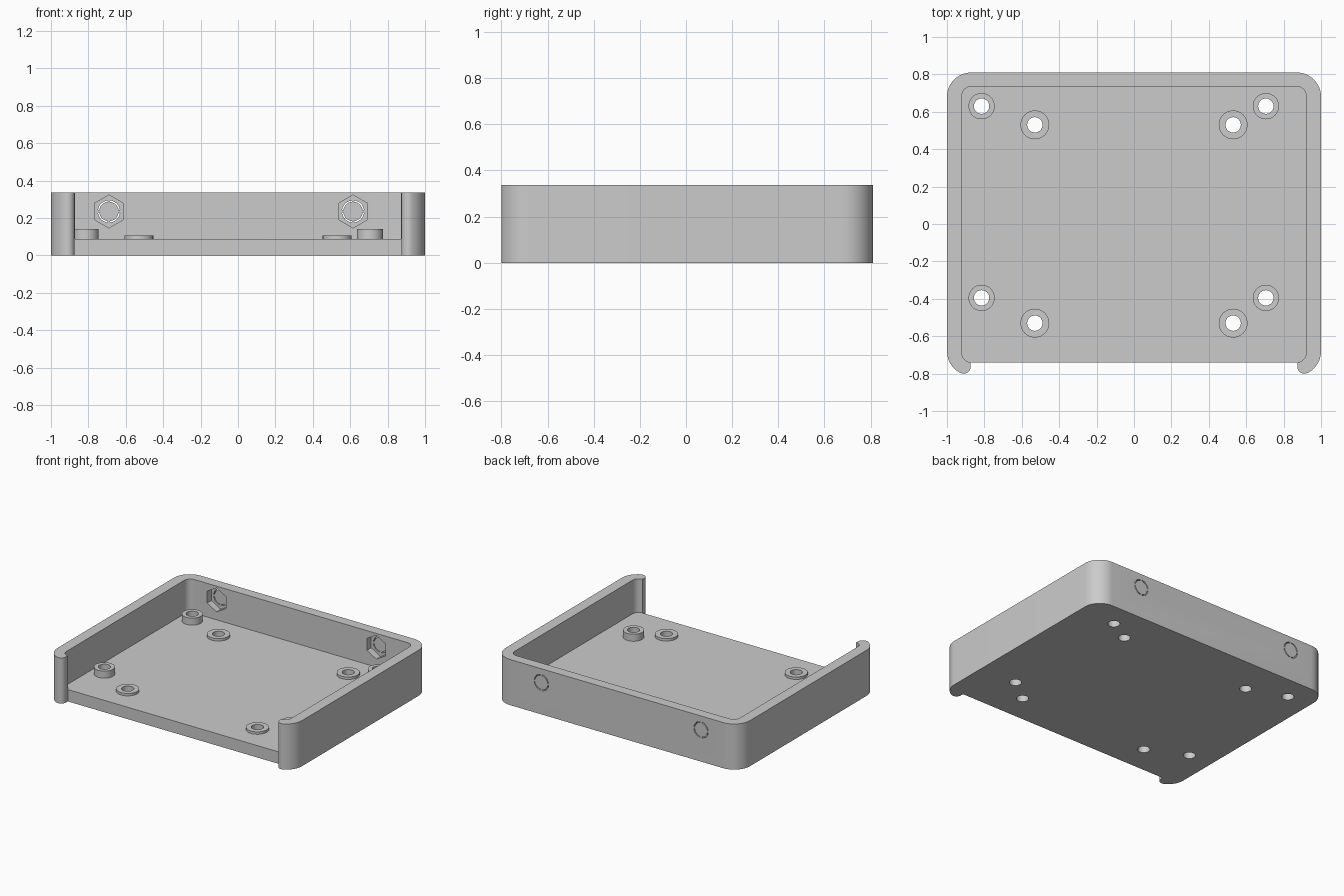
import bpy, bmesh
from math import sin, cos, radians

if "Cube" in bpy.data.objects:
    bpy.data.objects.remove(bpy.data.objects["Cube"])

HEIGHT, FLOOR = 0.337, 0.088
BACK_INNER = 0.735
HOLE_R = 0.041

grey = bpy.data.materials.new("plain grey")
grey.use_nodes = True
grey.diffuse_color = (0.6, 0.6, 0.6, 1)
grey.node_tree.nodes["Principled BSDF"].inputs["Base Color"].default_value = (0.6, 0.6, 0.6, 1)


def arc(cx, cy, r, a0, a1, n=12):
    angles = [radians(a0 + (a1 - a0) * i / n) for i in range(n + 1)]
    return [(cx + r * cos(a), cy + r * sin(a)) for a in angles]


def mirrored(half):
    """Close a left-hand outline with its mirror image in x."""
    return half + [(-x, y) for x, y in reversed(half)]


def prism(bm, pts, lo, hi, along_y=False):
    """Extrude an outline up z, or along y when the outline is in x and z."""
    rings = [[bm.verts.new((p, h, q) if along_y else (p, q, h)) for p, q in pts]
             for h in (lo, hi)]
    bm.faces.new(rings[0])
    bm.faces.new(rings[1])
    n = len(pts)
    for i in range(n):
        j = (i + 1) % n
        bm.faces.new((rings[0][i], rings[0][j], rings[1][j], rings[1][i]))


def finish(name, bm):
    bmesh.ops.recalc_face_normals(bm, faces=bm.faces)
    mesh = bpy.data.meshes.new(name)
    bm.to_mesh(mesh)
    bm.free()
    mesh.materials.append(grey)
    ob = bpy.data.objects.new(name, mesh)
    bpy.context.collection.objects.link(ob)
    return ob


def select(ob):
    bpy.ops.object.select_all(action='DESELECT')
    ob.select_set(True)
    bpy.context.view_layer.objects.active = ob


def smooth(ob):
    select(ob)
    bpy.ops.object.shade_smooth_by_angle(angle=radians(30))


def cut(ob, bm):
    """Subtract the solids in bm from ob."""
    cutter = finish("cutter", bm)
    cutter.hide_render = True
    mod = ob.modifiers.new("cut", 'BOOLEAN')
    mod.operation, mod.solver, mod.object = 'DIFFERENCE', 'EXACT', cutter
    select(ob)
    bpy.ops.object.modifier_apply(modifier=mod.name)
    bpy.data.objects.remove(cutter)


# Tray block: rounded corners, front recessed between two curled wall ends
outline = mirrored([(-0.873, -0.74)]
                   + arc(-0.911, -0.762, 0.038, 360, 243.4)
                   + arc(-0.87, -0.68, 0.13, 243.4, 180)[1:]
                   + arc(-0.87, 0.68, 0.13, 180, 90))
bm = bmesh.new()
prism(bm, outline, 0, HEIGHT)
tray = finish("tray", bm)

# Cavity, open at the front
cavity = mirrored([(-0.872, -0.9)]
                  + arc(-0.87, -0.69, 0.05, 267.7, 180)
                  + arc(-0.87, BACK_INNER - 0.05, 0.05, 180, 90))
bm = bmesh.new()
prism(bm, cavity, FLOOR, HEIGHT + 0.1)
cut(tray, bm)

# Screw holes through the floor: (x, y, boss radius, boss top)
bosses = [(x, y, 0.07, 0.14) for x in (-0.815, 0.705) for y in (-0.395, 0.63)]
bosses += [(x, y, 0.077, 0.106) for x in (-0.53, 0.53) for y in (-0.53, 0.53)]
bm = bmesh.new()
for x, y, r, top in bosses:
    prism(bm, arc(x, y, HOLE_R, 0, 352.5, 47), -0.1, FLOOR + 0.1)
cut(tray, bm)

# Hexagonal nut pockets in the back wall
fixings = [(-0.69, 0.235), (0.615, 0.235)]
bm = bmesh.new()
for x, z in fixings:
    prism(bm, arc(x, z, 0.088, 30, 330, 5), BACK_INNER - 0.05, BACK_INNER + 0.05, True)
cut(tray, bm)

# Knock-out discs: thin circular slits with four bridges
bm = bmesh.new()
for x, z in fixings:
    for k in range(4):
        a0, a1 = 90 * k + 7, 90 * k + 83
        prism(bm, arc(x, z, 0.059, a0, a1) + arc(x, z, 0.052, a1, a0),
              BACK_INNER, 0.9, True)
cut(tray, bm)
smooth(tray)

# Ring bosses around the holes
for i, (x, y, r, top) in enumerate(bosses):
    bm = bmesh.new()
    n = 48
    rings = [[bm.verts.new((px, py, z)) for px, py in arc(x, y, rad, 0, 352.5, n - 1)]
             for rad, z in ((HOLE_R, FLOOR), (HOLE_R, top), (r, top), (r, FLOOR))]
    for a, b in zip(rings, rings[1:] + rings[:1]):
        for k in range(n):
            m = (k + 1) % n
            bm.faces.new((a[k], a[m], b[m], b[k]))
    kind = "tall_boss" if i < 4 else "low_boss"
    smooth(finish(f"{kind}_{i % 4 + 1}", bm))
